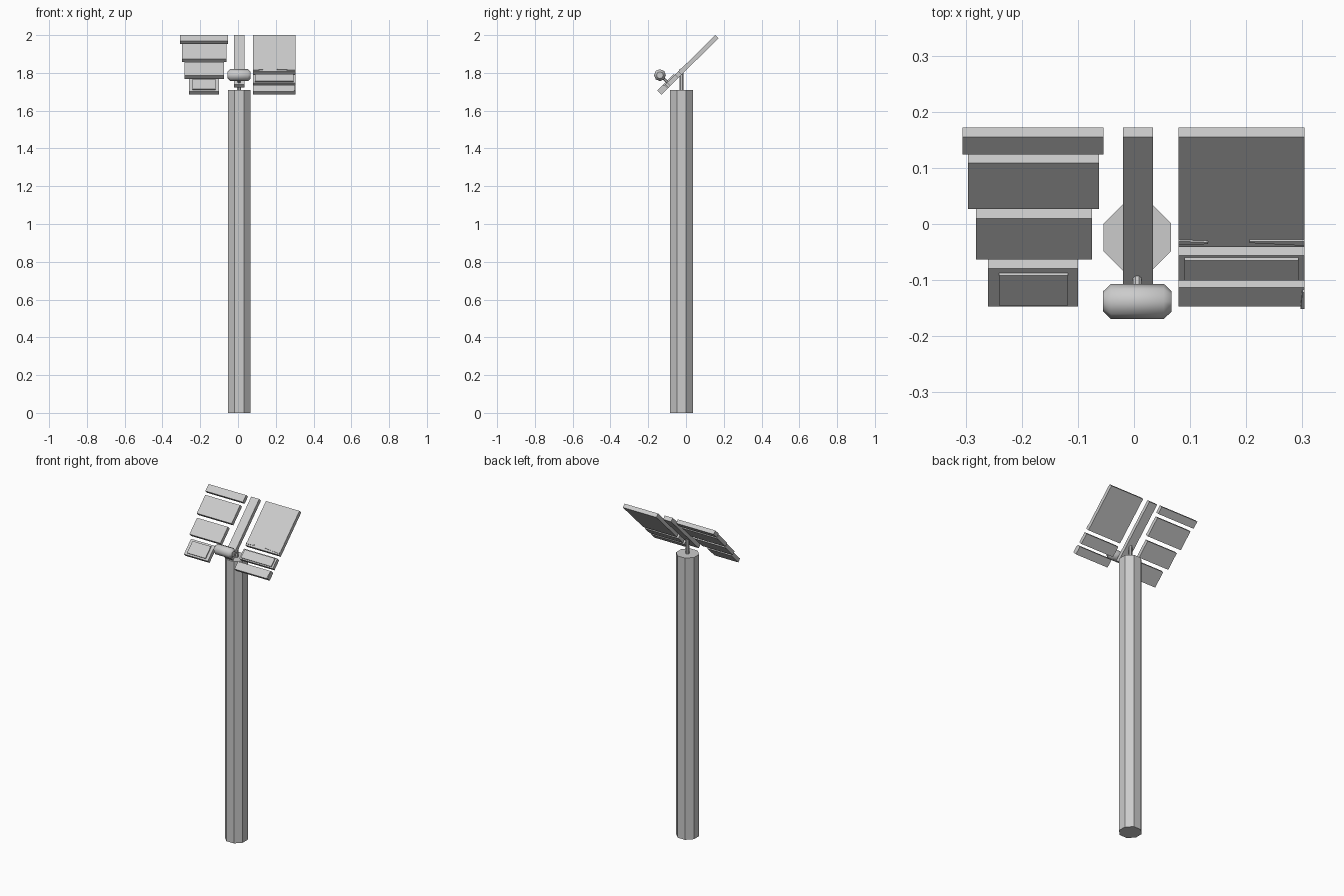
import bpy, bmesh, math
from mathutils import Vector, Matrix

if "Cube" in bpy.data.objects:
    bpy.data.objects.remove(bpy.data.objects["Cube"])

TILT = math.radians(44.6)
TOP_Y, TOP_Z = 0.155, 2.0
THICK = 0.024
S, C = math.sin(TILT), math.cos(TILT)
NORMAL = Vector((0, -S, C))


def on_face(x, y, h=0.0):
    """Point over the sloping front plane, found from its plan position."""
    return Vector((x, y, TOP_Z - (TOP_Y - y) * math.tan(TILT))) + NORMAL * h


def finish(name, bm):
    bmesh.ops.recalc_face_normals(bm, faces=bm.faces)
    me = bpy.data.meshes.new(name)
    bm.to_mesh(me)
    bm.free()
    ob = bpy.data.objects.new(name, me)
    bpy.context.collection.objects.link(ob)
    return ob


def slab(name, outline, low, high):
    """Plan outline laid on the sloping plane and extruded along its normal."""
    bm = bmesh.new()
    a = [bm.verts.new(on_face(x, y, low)) for x, y in outline]
    b = [bm.verts.new(on_face(x, y, high)) for x, y in outline]
    bm.faces.new(a)
    bm.faces.new(b)
    n = len(a)
    for i in range(n):
        j = (i + 1) % n
        bm.faces.new((a[i], a[j], b[j], b[i]))
    return finish(name, bm)


def panel(name, x0, x1, y0, y1, low=-THICK, high=0.0):
    return slab(name, [(x0, y0), (x1, y0), (x1, y1), (x0, y1)], low, high)


def rod(name, p, q, radius, sides):
    """Prism between two points, with flats facing the axes."""
    p, q = Vector(p), Vector(q)
    d = q - p
    rot = Vector((0, 0, 1)).rotation_difference(d).to_matrix().to_4x4()
    bm = bmesh.new()
    bmesh.ops.create_cone(
        bm, cap_ends=True, segments=sides, radius1=radius, radius2=radius, depth=d.length,
        matrix=Matrix.Translation((p + q) / 2) @ rot @ Matrix.Rotation(math.pi / sides, 4, 'Z'))
    return finish(name, bm)


# Post and thin neck
PX, PY = 0.006, -0.024
rod("post", (PX, PY, 0), (PX, PY, 1.71), 0.06 / math.cos(math.pi / 8), 8)
rod("neck", (PX, PY, 1.70), (PX, PY, 1.81), 0.011, 8)

# Centre bar and the four stepped panels on the left
panel("centre_bar", -0.020, 0.034, -0.110, 0.155)
for i, dims in enumerate([(-0.306, -0.054, 0.124, 0.155), (-0.296, -0.062, 0.027, 0.109),
                          (-0.282, -0.075, -0.063, 0.010), (-0.260, -0.100, -0.147, -0.079)]):
    panel(f"left_panel_{i + 1}", *dims)
panel("left_raised_plate", -0.241, -0.118, -0.140, -0.087, 0, 0.007)

# Three panels on the right
for i, (y0, y1) in enumerate([(-0.041, 0.155), (-0.101, -0.056), (-0.147, -0.113)]):
    panel(f"right_panel_{i + 1}", 0.079, 0.304, y0, y1)
panel("right_raised_plate", 0.090, 0.293, -0.096, -0.060, 0, 0.007)

# Thin tapering ridges on the right panels
slab("ridge_left", [(0.079, -0.035), (0.132, -0.033), (0.132, -0.030), (0.079, -0.028)], 0, 0.004)
slab("ridge_right", [(0.206, -0.031), (0.304, -0.036), (0.304, -0.028), (0.206, -0.028)], 0, 0.004)
slab("corner_ridge", [(0.297, -0.147), (0.304, -0.147), (0.304, -0.117), (0.300, -0.117)], 0, 0.007)

# Lamp: short stem and rounded drum lathed about the x axis
LY, LZ = -0.138, 1.788
rod("lamp_stem", on_face(PX, -0.098, -0.005), (PX, LY, LZ), 0.008, 8)
SIDES = 8
bm = bmesh.new()
rings = []
for x, r in [(-0.061, 0.018), (-0.047, 0.0315), (0.047, 0.0315), (0.061, 0.018)]:
    rings.append([bm.verts.new((PX + x, LY + r * math.cos(k * math.tau / SIDES),
                                LZ + r * math.sin(k * math.tau / SIDES))) for k in range(SIDES)])
for a, b in zip(rings, rings[1:]):
    for k in range(SIDES):
        j = (k + 1) % SIDES
        bm.faces.new((a[k], a[j], b[j], b[k]))
bm.faces.new(rings[0])
bm.faces.new(rings[-1])
lamp = finish("lamp", bm)
for p in lamp.data.polygons:
    p.use_smooth = len(p.vertices) == 4
